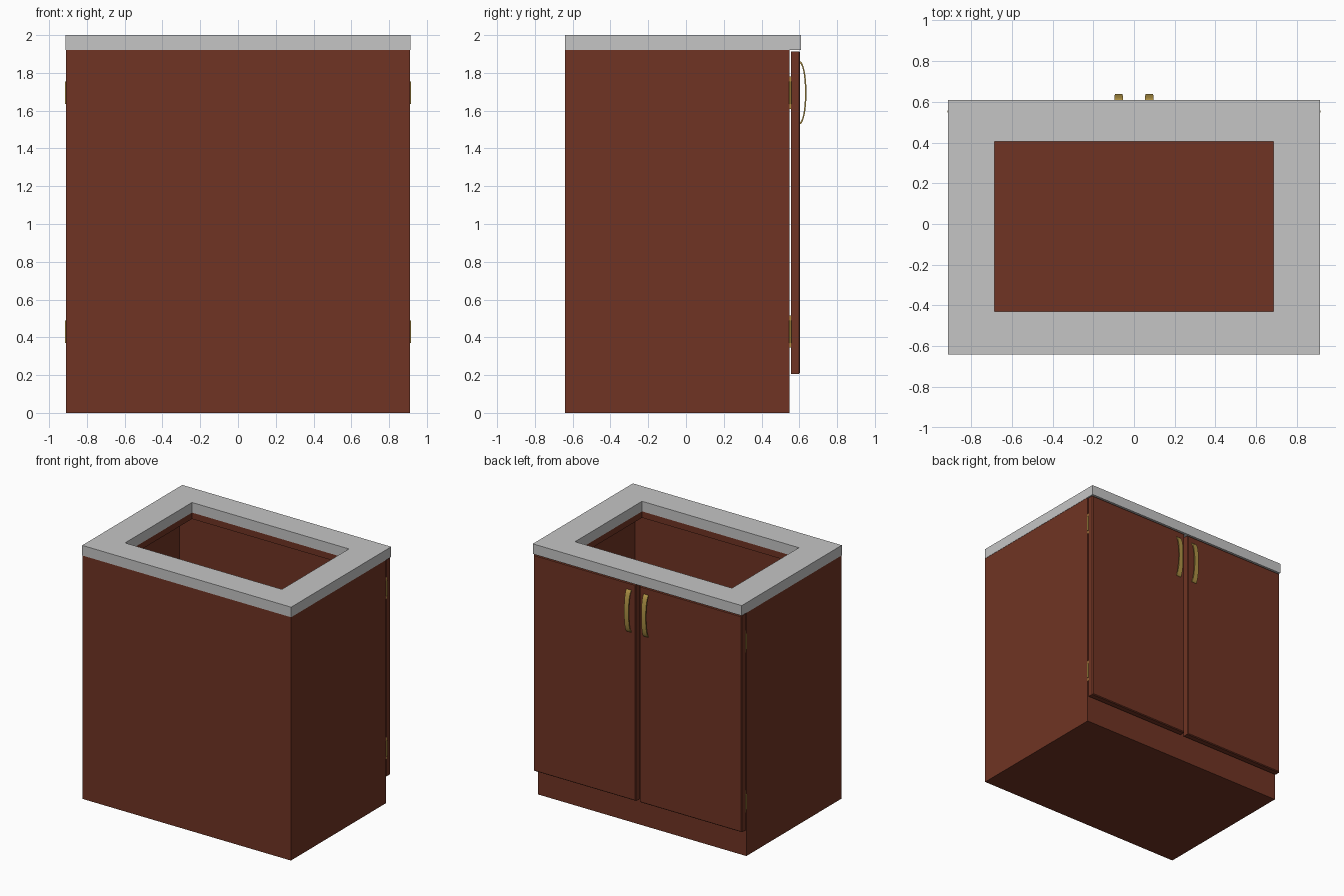
import bpy, bmesh, math
from mathutils import Matrix

if "Cube" in bpy.data.objects:
    bpy.data.objects.remove(bpy.data.objects["Cube"])


def material(name, rgb):
    m = bpy.data.materials.new(name)
    m.diffuse_color = (*rgb, 1)
    m.use_nodes = True
    m.node_tree.nodes["Principled BSDF"].inputs["Base Color"].default_value = m.diffuse_color
    return m


BROWN = material("red_brown_wood", (0.162, 0.034, 0.017))
GREY = material("grey_stone", (0.56, 0.56, 0.56))
GOLD = material("brass", (0.43, 0.29, 0.06))


def finish(bm, name, mat):
    bmesh.ops.recalc_face_normals(bm, faces=bm.faces)
    me = bpy.data.meshes.new(name)
    bm.to_mesh(me)
    bm.free()
    me.materials.append(mat)
    ob = bpy.data.objects.new(name, me)
    bpy.context.collection.objects.link(ob)
    return ob


def rect_loft(name, rects, mat, closed=False):
    """Join successive rectangles (half_x, y0, y1, z); cap the ends or close the ring."""
    bm = bmesh.new()
    loops = [[bm.verts.new(p) for p in ((-h, a, z), (h, a, z), (h, b, z), (-h, b, z))]
             for h, a, b, z in rects]
    pairs = list(zip(loops, loops[1:]))
    if closed:
        pairs.append((loops[-1], loops[0]))
    else:
        bm.faces.new(loops[0])
        bm.faces.new(loops[-1])
    for p, q in pairs:
        for i in range(4):
            j = (i + 1) % 4
            bm.faces.new((p[i], p[j], q[j], q[i]))
    return finish(bm, name, mat)


def box(name, x, y, z, mat, bevel=0):
    bm = bmesh.new()
    bmesh.ops.create_cube(bm, size=1)
    for v in bm.verts:
        v.co = [(r[0] + r[1]) / 2 + c * (r[1] - r[0]) for c, r in zip(v.co, (x, y, z))]
    if bevel:
        # soften only the outward-facing edges
        edges = [e for e in bm.edges if all(v.co.y > y[1] - 1e-4 for v in e.verts)]
        bmesh.ops.bevel(bm, geom=edges, offset=bevel, segments=1, affect='EDGES')
    return finish(bm, name, mat)


# hollow cabinet body, open through the top panel
rect_loft("cabinet_body", [
    (0.91, -0.64, 0.547, 0), (0.91, -0.64, 0.547, 1.92),
    (0.685, -0.43, 0.405, 1.92), (0.685, -0.43, 0.405, 1.87),
    (0.86, -0.59, 0.50, 1.87), (0.86, -0.59, 0.50, 0.06)], BROWN)

# worktop with sink cut-out
rect_loft("worktop", [
    (0.912, -0.64, 0.608, 1.92), (0.912, -0.64, 0.608, 2.0),
    (0.685, -0.43, 0.405, 2.0), (0.685, -0.43, 0.405, 1.92)], GREY, closed=True)


def handle(name, cx):
    """Flat bowed strap swept along an elliptical arc."""
    bm = bmesh.new()
    n, rows = 20, []
    for i in range(n + 1):
        t = math.pi * i / n
        c, s = math.cos(t), math.sin(t)
        w = 0.018 + 0.003 * abs(c)
        outer = (0.602 + 0.036 * s, 1.695 + 0.167 * c)
        inner = (0.602 + 0.028 * s, 1.695 + 0.155 * c)
        rows.append([bm.verts.new((cx + d * w, *p))
                     for d, p in ((-1, outer), (1, outer), (1, inner), (-1, inner))])
    for p, q in zip(rows, rows[1:]):
        for i in range(4):
            j = (i + 1) % 4
            bm.faces.new((p[i], p[j], q[j], q[i]))
    bm.faces.new(rows[0])
    bm.faces.new(rows[-1])
    ob = finish(bm, name, GOLD)
    bpy.context.view_layer.objects.active = ob
    ob.select_set(True)
    bpy.ops.object.shade_smooth_by_angle(angle=math.radians(35))
    ob.select_set(False)


for side, s in (("left", -1), ("right", 1)):
    # door and its handle
    box(f"{side}_door", sorted((s * 0.016, s * 0.908)), (0.557, 0.604), (0.207, 1.914),
        BROWN, bevel=0.006)
    handle(f"{side}_handle", s * 0.075)
    # hinges: leaf in the gap plus a round pin
    for level, z in (("lower", 0.43), ("upper", 1.695)):
        box(f"{side}_{level}_hinge_leaf", sorted((s * 0.84, s * 0.909)), (0.547, 0.557),
            (z - 0.085, z + 0.085), GOLD)
        bm = bmesh.new()
        bmesh.ops.create_cone(bm, cap_ends=True, segments=12, radius1=0.006, radius2=0.006,
                              depth=0.12, matrix=Matrix.Translation((s * 0.91, 0.552, z)))
        finish(bm, f"{side}_{level}_hinge_pin", GOLD)
